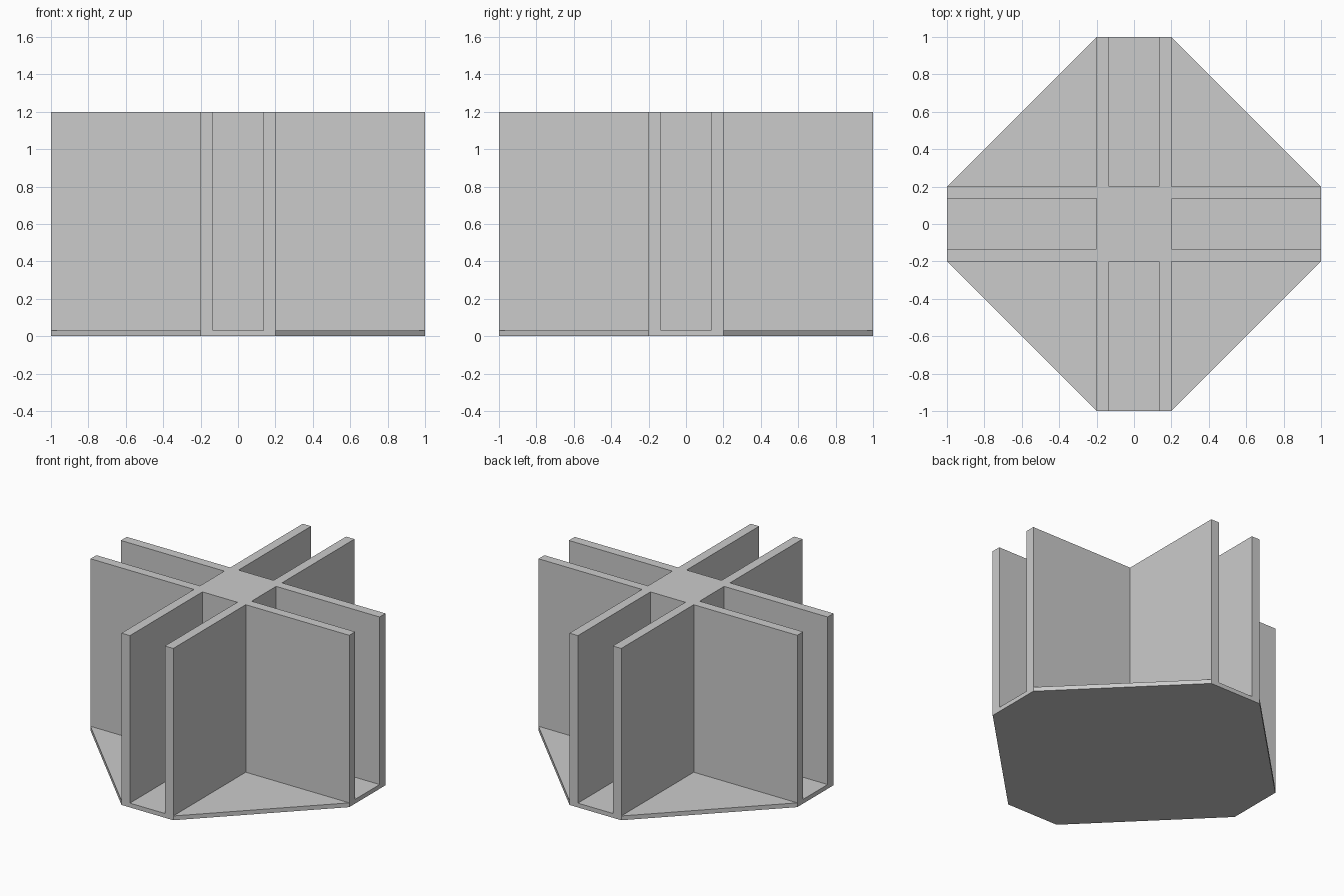
import bpy
import bmesh
from mathutils import Matrix, Vector
from math import pi

cube = bpy.data.objects.get("Cube")
if cube:
    bpy.data.objects.remove(cube, do_unlink=True)

HEIGHT, FLOOR = 1.2, 0.03
REACH = 1.0          # half length of each arm
ARM = 0.2            # half width of each arm
SLOT = 0.135         # half width of the slot inside each arm

grey = bpy.data.materials.new("plain_grey")
grey.use_nodes = True
colour = (0.6, 0.6, 0.6, 1)
grey.diffuse_color = colour
grey.node_tree.nodes["Principled BSDF"].inputs["Base Color"].default_value = colour


def make_object(name, bm):
    bmesh.ops.recalc_face_normals(bm, faces=bm.faces)
    mesh = bpy.data.meshes.new(name)
    bm.to_mesh(mesh)
    bm.free()
    mesh.materials.append(grey)
    obj = bpy.data.objects.new(name, mesh)
    bpy.context.collection.objects.link(obj)
    return obj


def add_box(bm, low, high, turn):
    low, high = Vector(low), Vector(high)
    place = Matrix.Translation((low + high) / 2) @ Matrix.Diagonal((*(high - low), 1))
    bmesh.ops.create_cube(bm, size=1, matrix=turn @ place)


# Solid octagonal block
bm = bmesh.new()
outline = []
for quarter in range(4):
    turn = Matrix.Rotation(quarter * pi / 2, 4, "Z")
    for y in (-ARM, ARM):
        outline.append(bm.verts.new(turn @ Vector((REACH, y, 0))))
base = bm.faces.new(outline)
top = bmesh.ops.extrude_face_region(bm, geom=[base], use_keep_orig=True)
bmesh.ops.translate(bm, vec=(0, 0, HEIGHT),
                    verts=[v for v in top["geom"] if isinstance(v, bmesh.types.BMVert)])
body = make_object("slotted_cross_stand", bm)

# Cutters: open corners between the arms and a slot along each arm
bm = bmesh.new()
for quarter in range(4):
    turn = Matrix.Rotation(quarter * pi / 2, 4, "Z")
    add_box(bm, (ARM, ARM, FLOOR), (REACH * 1.5, REACH * 1.5, HEIGHT + 0.2), turn)
    add_box(bm, (ARM, -SLOT, FLOOR), (REACH * 1.5, SLOT, HEIGHT + 0.2), turn)
cutter = make_object("pocket_cutter", bm)
cutter.hide_render = True

# Carve the pockets, leaving walls, central post and floor as one piece
cut = body.modifiers.new("pockets", "BOOLEAN")
cut.operation = "DIFFERENCE"
cut.solver = "EXACT"
cut.object = cutter
bpy.context.view_layer.update()
carved = bpy.data.meshes.new_from_object(
    body.evaluated_get(bpy.context.evaluated_depsgraph_get()))
body.modifiers.clear()
body.data = carved
bpy.data.objects.remove(cutter, do_unlink=True)
